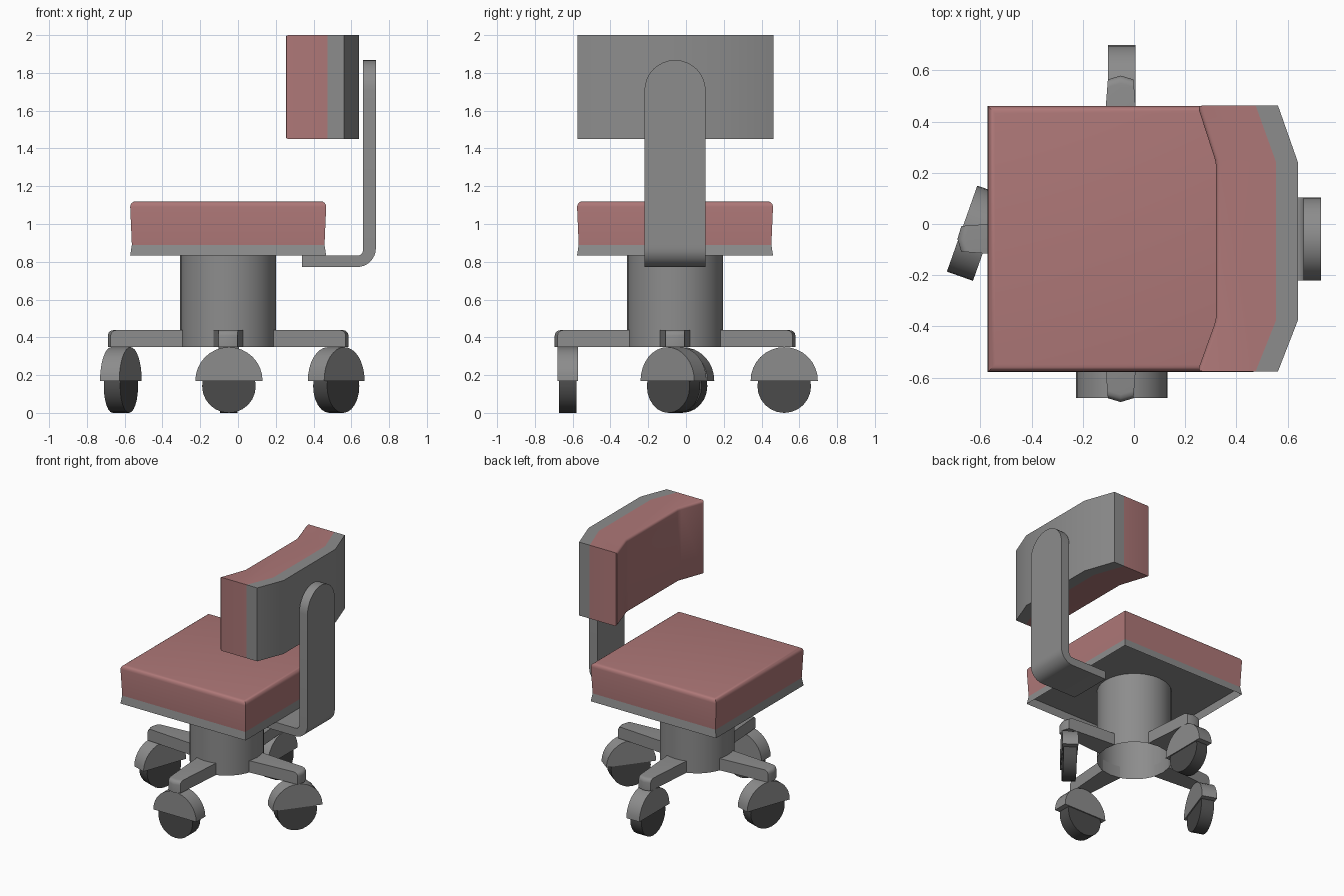
import bpy, bmesh
from math import sin, cos, pi, radians
from mathutils import Matrix, Vector

if "Cube" in bpy.data.objects:
    bpy.data.objects.remove(bpy.data.objects["Cube"])

CX, CY = -0.052, -0.058      # axis of the pedestal


def material(name, r, g, b):
    mat = bpy.data.materials.new(name)
    mat.diffuse_color = (r, g, b, 1)
    mat.use_nodes = True
    mat.node_tree.nodes["Principled BSDF"].inputs["Base Color"].default_value = mat.diffuse_color
    return mat


red = material("upholstery", 0.42, 0.185, 0.185)
grey = material("grey_plastic", 0.265, 0.265, 0.265)
dark = material("dark_rubber", 0.07, 0.07, 0.07)


def finish(name, bm, mat=grey, matrix=Matrix(), smooth=35, recalc=True):
    if recalc:
        bmesh.ops.recalc_face_normals(bm, faces=bm.faces)
    bm.transform(matrix)
    me = bpy.data.meshes.new(name)
    bm.to_mesh(me)
    bm.free()
    ob = bpy.data.objects.new(name, me)
    bpy.context.collection.objects.link(ob)
    me.materials.append(mat)
    bpy.ops.object.select_all(action='DESELECT')
    ob.select_set(True)
    bpy.context.view_layer.objects.active = ob
    bpy.ops.object.shade_smooth_by_angle(angle=radians(smooth))
    return ob


def prism(points, direction):
    """Extrude a flat outline along a direction."""
    bm = bmesh.new()
    face = bm.faces.new([bm.verts.new(p) for p in points])
    new = bmesh.ops.extrude_face_region(bm, geom=[face], use_keep_orig=True)["geom"]
    bmesh.ops.translate(bm, vec=direction, verts=[v for v in new if isinstance(v, bmesh.types.BMVert)])
    return bm


def bevel(bm, test, width, segments=3):
    edges = [e for e in bm.edges if all(test(v.co) for v in e.verts)]
    bmesh.ops.bevel(bm, geom=edges, offset=width, segments=segments, profile=0.5, affect='EDGES')


def arc(cx, cz, r, a0, a1, n):
    return [(cx + r * cos(radians(a0 + (a1 - a0) * i / n)),
             cz + r * sin(radians(a0 + (a1 - a0) * i / n))) for i in range(n + 1)]


def rect(half, z):
    return [(CX + sx * half, CY + sy * half, z) for sx, sy in ((-1, -1), (1, -1), (1, 1), (-1, 1))]


def bridge(bm, lower, upper):
    for i in range(len(lower)):
        j = (i + 1) % len(lower)
        bm.faces.new((lower[i], lower[j], upper[j], upper[i]))


# Seat cushion, slightly wider at the top with rounded upper edges
bm = bmesh.new()
low = [bm.verts.new(p) for p in rect(0.510, 0.89)]
top = [bm.verts.new(p) for p in rect(0.520, 1.12)]
bridge(bm, low, top)
bm.faces.new(top)
bm.faces.new(low[::-1])
bevel(bm, lambda c: c.z > 1.1, 0.03, 4)
finish("seat_cushion", bm, red)

# Flared seat skirt, hollow below, with a panel under the cushion
bm = bmesh.new()
low = [bm.verts.new(p) for p in rect(0.519, 0.832)]
top = [bm.verts.new(p) for p in rect(0.510, 0.89)]
bridge(bm, low, top)
bm.faces.new([bm.verts.new(p) for p in rect(0.509, 0.887)][::-1])
finish("seat_skirt", bm, recalc=False)

# Pedestal tube
bm = bmesh.new()
bmesh.ops.create_cone(bm, cap_ends=False, segments=32, radius1=0.254, radius2=0.254, depth=0.54)
finish("pedestal", bm, matrix=Matrix.Translation((CX, CY, 0.62)))

# Four tapered legs, butted against the tube
for i, side in enumerate(("right", "back", "left", "front")):
    outline = [(0.241, -0.079), (0.622, -0.05), (0.637, 0), (0.622, 0.05), (0.241, 0.079), (0.253, 0)]
    bm = prism([(x, y, 0.35) for x, y in outline], (0, 0, 0.088))
    bevel(bm, lambda c: c.x > 0.6 and c.z > 0.4, 0.028)
    finish(side + "_leg", bm,
           matrix=Matrix.Translation((CX, CY, 0)) @ Matrix.Rotation(i * pi / 2, 4, 'Z'))

# Swivelled casters: half-round cover over a wheel
casters = {"front": (-0.048, -0.626, 0), "back": (-0.048, 0.52, 90),
           "left": (-0.62, -0.036, 70.5), "right": (0.52, -0.066, 53)}
for side, (x, y, turn) in casters.items():
    place = Matrix.Translation((x, y, 0)) @ Matrix.Rotation(radians(turn), 4, 'Z')
    cover = arc(0, 0.17, 0.178, 0, 180, 16)
    bm = prism([(u, -0.054, z) for u, z in cover], (0, 0.108, 0))
    finish(side + "_caster_cover", bm, matrix=place)
    wheel = arc(0, 0.142, 0.142, 0, 345, 23)
    bm = prism([(u, -0.046, z) for u, z in wheel], (0, 0.092, 0))
    finish(side + "_caster_wheel", bm, dark, place)


# Backrest: curved cushion and rear shell sharing the same bent outline
def bent(front_end, front_mid, rear_end, rear_mid):
    ys = (-0.575, -0.375, 0.24, 0.462)
    front = zip((front_end, front_mid, front_mid, front_end), ys)
    rear = zip((rear_end, rear_mid, rear_mid, rear_end), ys)
    return [(x, y, 1.45) for x, y in list(front) + list(rear)[::-1]]


bm = prism(bent(0.248, 0.320, 0.475, 0.555), (0, 0, 0.55))
bevel(bm, lambda c: c.x < 0.33, 0.018, 3)
finish("backrest_cushion", bm, red)
bm = prism(bent(0.475, 0.555, 0.562, 0.64), (0, 0, 0.55))
finish("backrest_shell", bm)

# Bent support bar: horizontal foot and curved elbow
HALF = 0.162
foot = ([(0.34, 0.772)] + arc(0.63, 0.872, 0.1, -90, 0, 8) + [(0.73, 0.9), (0.662, 0.9)]
        + arc(0.632, 0.862, 0.03, 0, -90, 4) + [(0.34, 0.832)])
bm = prism([(x, CY - HALF, z) for x, z in foot], (0, 2 * HALF, 0))
finish("support_foot", bm)

# Upright of the support bar with a round top
upright = [(CY - HALF, 0.9), (CY + HALF, 0.9)] + arc(CY, 1.706, HALF, 0, 180, 16)
bm = prism([(0.662, y, z) for y, z in upright], (0.068, 0, 0))
finish("support_upright", bm)
